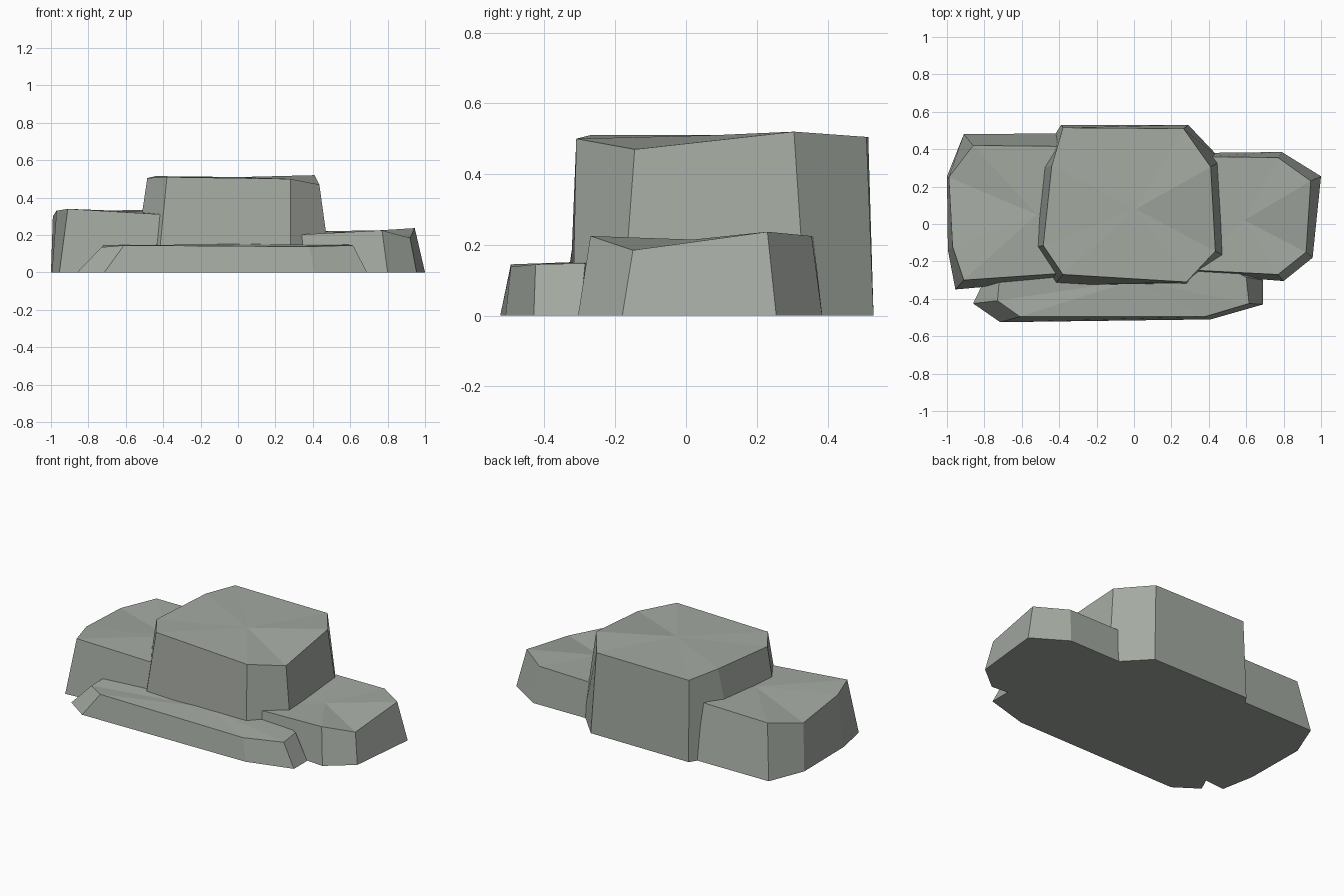
import bpy
import bmesh
from mathutils import Vector

cube = bpy.data.objects.get("Cube")
if cube:
    bpy.data.objects.remove(cube, do_unlink=True)

# One stone colour for every boulder
stone = bpy.data.materials.new("grey_stone")
stone.use_nodes = True
colour = (0.37, 0.40, 0.36, 1.0)
stone.diffuse_color = colour
shader = next(n for n in stone.node_tree.nodes if n.type == "BSDF_PRINCIPLED")
shader.inputs["Base Color"].default_value = colour
shader.inputs["Roughness"].default_value = 0.9


def boulder(name, peak, corners):
    """Faceted rock: a ground outline leaning in to a rim, with a fanned cap.

    Each corner is (ground x, ground y, rim x, rim y, rim height),
    listed counter-clockwise as seen from above.
    """
    bm = bmesh.new()
    ground = [bm.verts.new(Vector((gx, gy, 0))) for gx, gy, rx, ry, rz in corners]
    rim = [bm.verts.new(Vector((rx, ry, rz))) for gx, gy, rx, ry, rz in corners]
    centre = bm.verts.new(Vector(peak))

    bm.faces.new(list(reversed(ground)))
    for i in range(len(corners)):
        j = (i + 1) % len(corners)
        bm.faces.new((ground[i], ground[j], rim[j], rim[i]))
        bm.faces.new((rim[i], rim[j], centre))
    bmesh.ops.recalc_face_normals(bm, faces=bm.faces[:])

    mesh = bpy.data.meshes.new(name)
    bm.to_mesh(mesh)
    bm.free()
    mesh.materials.append(stone)
    rock = bpy.data.objects.new(name, mesh)
    bpy.context.collection.objects.link(rock)
    return rock


# Tall rock in the middle
boulder("centre_boulder", (0.01, 0.08, 0.51), [
    (-.43, -.33, -.38, -.27, .51),
    (.28, -.32, .28, -.31, .5),
    (.5, -.18, .435, -.145, .47),
    (.47, .34, .41, .305, .52),
    (.29, .53, .265, .51, .505),
    (-.39, .53, -.38, .515, .505),
    (-.54, .29, -.44, .31, .515),
    (-.56, -.13, -.485, -.115, .505),
])

# Medium rock on the model's right
boulder("right_boulder", (-.52, .05, .325), [
    (-.955, -.35, -.91, -.3, .34),
    (-.4, -.3, -.4, -.265, .31),
    (-.2, -.1, -.22, -.1, .31),
    (-.22, .3, -.25, .28, .33),
    (-.38, .485, -.38, .415, .335),
    (-.91, .48, -.86, .42, .33),
    (-1, .255, -.99, .25, .3),
    (-.995, -.14, -.97, -.12, .33),
])

# Low rock on the model's left
boulder("left_boulder", (.59, .02, .215), [
    (.28, -.265, .28, -.245, .2),
    (.8, -.305, .77, -.27, .225),
    (.955, -.18, .92, -.15, .185),
    (1, .255, .945, .23, .237),
    (.79, .385, .77, .355, .225),
    (.38, .38, .38, .36, .22),
    (.2, .2, .22, .2, .21),
    (.18, -.12, .2, -.12, .2),
])

# Long flat slab along the front
boulder("front_slab", (0, -.3, .152), [
    (-.715, -.525, -.61, -.495, .145),
    (.41, -.51, .38, -.495, .138),
    (.69, -.43, .615, -.425, .145),
    (.69, -.3, .6, -.285, .148),
    (.45, -.18, .4, -.18, .15),
    (-.5, -.18, -.5, -.18, .15),
    (-.8, -.3, -.72, -.3, .145),
    (-.86, -.425, -.73, -.41, .135),
])
